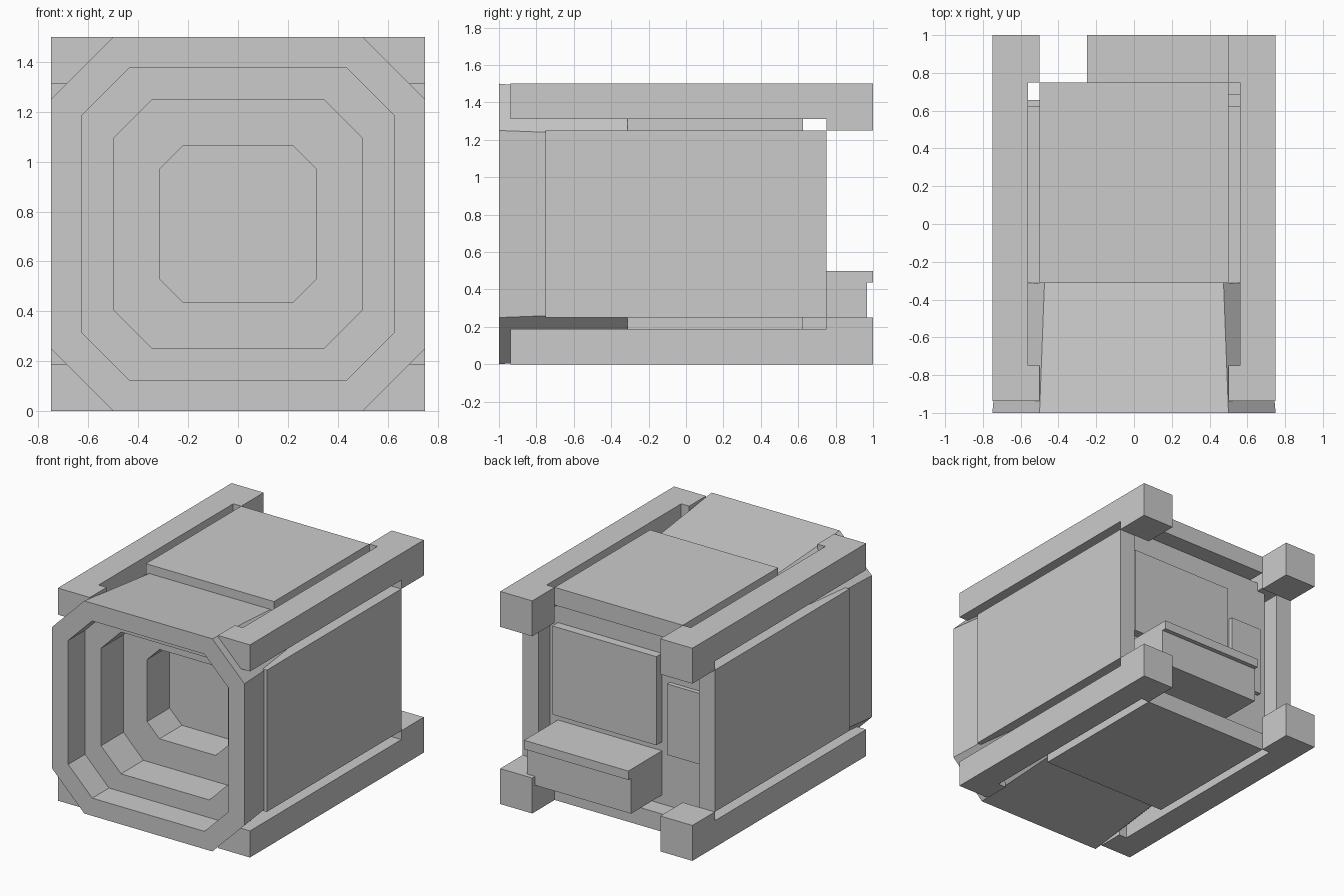
import bpy, bmesh

if "Cube" in bpy.data.objects:
    bpy.data.objects.remove(bpy.data.objects["Cube"])

MID = 0.75  # all parts are modelled around the central axis at this height


def finish(name, bm, mirror=(False, False, False)):
    bmesh.ops.recalc_face_normals(bm, faces=bm.faces)
    me = bpy.data.meshes.new(name)
    bm.to_mesh(me)
    bm.free()
    ob = bpy.data.objects.new(name, me)
    ob.location.z = MID
    bpy.context.collection.objects.link(ob)
    if any(mirror):
        mod = ob.modifiers.new("Mirror", 'MIRROR')
        mod.use_axis = mirror
        mod.use_mirror_merge = False
    return ob


def prism(bm, profile, axis, lo, hi):
    """Extrude a 2D profile along an axis (0, 1 or 2) from lo to hi."""
    def place(p, d):
        co = list(p)
        co.insert(axis, d)
        return co
    a = [bm.verts.new(place(p, lo)) for p in profile]
    b = [bm.verts.new(place(p, hi)) for p in profile]
    bm.faces.new(a)
    bm.faces.new(b[::-1])
    for i in range(len(a)):
        j = (i + 1) % len(a)
        bm.faces.new((a[i], b[i], b[j], a[j]))


def box(name, x, y, z, mirror=(False, False, False)):
    bm = bmesh.new()
    prism(bm, [(x[0], y[0]), (x[1], y[0]), (x[1], y[1]), (x[0], y[1])], 2, *z)
    return finish(name, bm, mirror)


def octagon(h, f):
    return [(f, -h), (h, -f), (h, f), (f, h), (-f, h), (-h, f), (-h, -f), (-f, -h)]


# Tapered front housing with stepped octagonal opening: (y, half size, half flat)
rings = [(-0.3125, 0.6875, 0.474), (-1, 0.75, 0.5),
         (-1, 0.625, 0.4375), (-0.8125, 0.625, 0.4375),
         (-0.8125, 0.5, 0.344), (-0.5625, 0.5, 0.344),
         (-0.5625, 0.315, 0.219), (-0.3125, 0.315, 0.219)]
bm = bmesh.new()
loops = [[bm.verts.new((px, y, pz)) for px, pz in octagon(h, f)] for y, h, f in rings]
for k, a in enumerate(loops):
    b = loops[(k + 1) % len(loops)]
    for i in range(8):
        j = (i + 1) % 8
        bm.faces.new((a[i], a[j], b[j], b[i]))
finish("front_housing", bm)

# Inner body block
box("core", (-0.625, 0.625), (-0.3125, 0.625), (-0.625, 0.625))

# Outer cover plates
box("top_bottom_plates", (-0.5, 0.5), (-0.3125, 0.75), (0.625, 0.75), (False, False, True))
box("side_plates", (0.625, 0.75), (-0.75, 0.75), (-0.5, 0.5), (True, False, False))

# Four corner rails, notched on the inside, with a thicker rear foot
bm = bmesh.new()
prism(bm, [(0.5, -0.9375), (0.75, -0.9375), (0.75, 0.75), (0.5625, 0.75),
           (0.5625, -0.75), (0.5, -0.75)], 2, 0.5625, 0.75)
prism(bm, [(0.5, 0.75), (0.75, 0.75), (0.75, 1), (0.5, 1)], 2, 0.5, 0.75)
finish("corner_rails", bm, (True, False, True))

# Rear panels
box("rear_large_panel", (-0.25, 0.5625), (0.625, 0.6875), (-0.1875, 0.4375))
box("rear_small_panel", (-0.5625, -0.3125), (0.625, 0.656), (-0.25, 0.25))

# Rear tray with overhanging lip
bm = bmesh.new()
prism(bm, [(0.625, -0.5625), (0.96875, -0.5625), (0.96875, -0.3125),
           (1, -0.3125), (1, -0.25), (0.625, -0.25)], 0, -0.25, 0.5625)
finish("rear_tray", bm)
